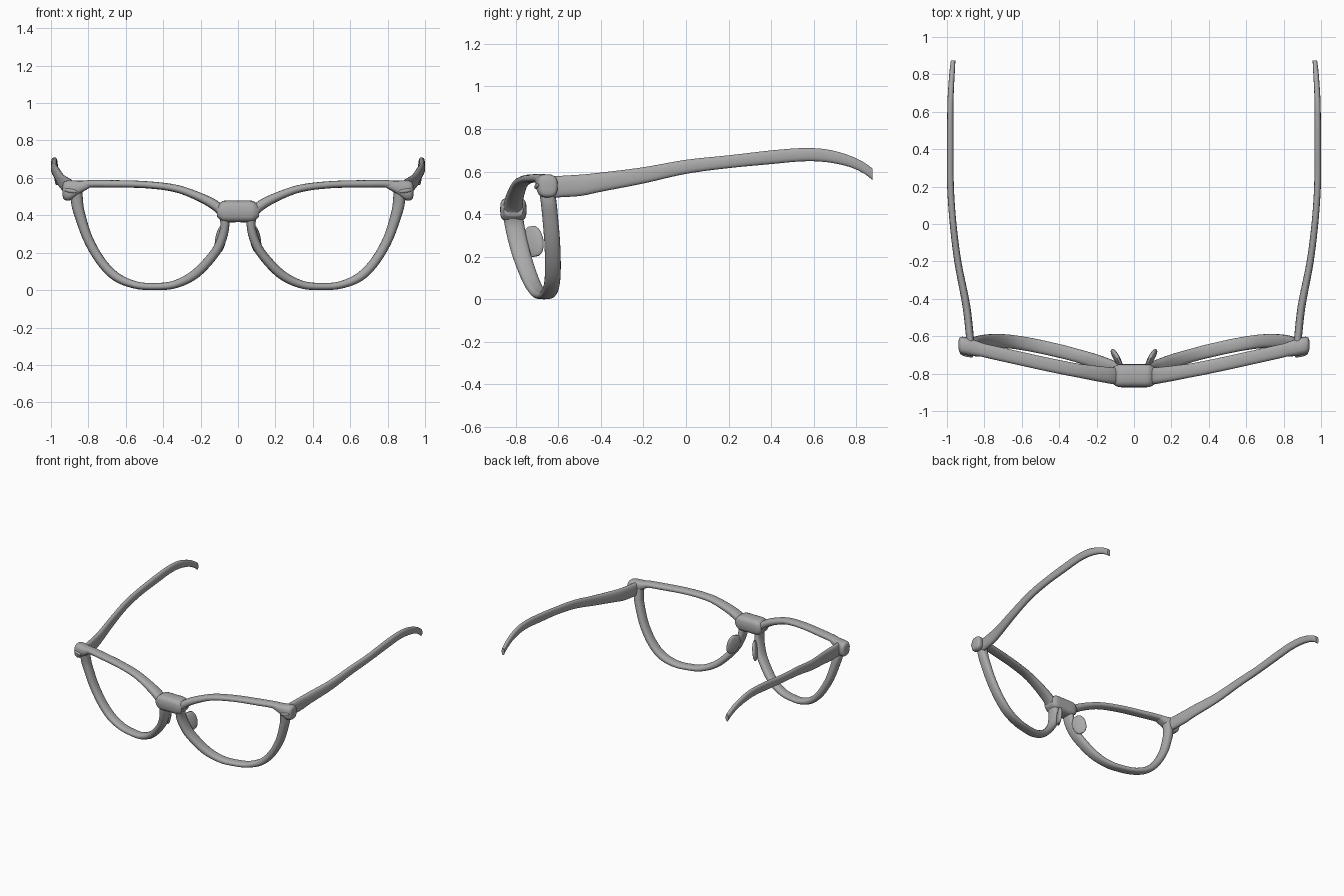
import bpy, bmesh, math
from mathutils import Vector

cube = bpy.data.objects.get("Cube")
if cube:
    bpy.data.objects.remove(cube, do_unlink=True)

grey = bpy.data.materials.new("matte grey")
grey.use_nodes = True
colour = (0.4, 0.4, 0.4, 1)
grey.diffuse_color = colour
grey.node_tree.nodes["Principled BSDF"].inputs["Base Color"].default_value = colour

X, Y, Z = Vector((1, 0, 0)), Vector((0, 1, 0)), Vector((0, 0, 1))


def smooth_path(keys, steps, closed=False):
    """Catmull-Rom interpolation through rows of numbers."""
    rows, n = [Vector(k) for k in keys], len(keys)
    pick = (lambda i: rows[i % n]) if closed else (lambda i: rows[max(0, min(i, n - 1))])
    out = []
    for i in range(n if closed else n - 1):
        a, b, c, d = (pick(i + k) for k in (-1, 0, 1, 2))
        for s in range(steps):
            t = s / steps
            out.append(b + (c - a) * t / 2 + (a * 2 - b * 5 + c * 4 - d) * t * t / 2
                       + (b * 3 - a - c * 3 + d) * t ** 3 / 2)
    return out if closed else out + [rows[-1]]


def section(centre, u, v, power=2.5, count=20):
    """Rounded cross-section spanned by half-axes u and v."""
    def bend(w):
        return math.copysign(abs(w) ** (2 / power), w)
    angles = [math.tau * k / count for k in range(count)]
    return [centre + u * bend(math.cos(a)) + v * bend(math.sin(a)) for a in angles]


def loft(name, rings, closed=False, mirrored=True):
    bm = bmesh.new()
    loops = [[bm.verts.new(p) for p in ring] for ring in rings]
    pairs = list(zip(loops, loops[1:])) + ([(loops[-1], loops[0])] if closed else [])
    for a, b in pairs:
        for k in range(len(a)):
            j = (k + 1) % len(a)
            bm.faces.new((a[k], a[j], b[j], b[k]))
    if not closed:
        bm.faces.new(loops[0])
        bm.faces.new(loops[-1])
    bmesh.ops.recalc_face_normals(bm, faces=bm.faces)
    mesh = bpy.data.meshes.new(name)
    bm.to_mesh(mesh)
    bm.free()
    mesh.materials.append(grey)
    obj = bpy.data.objects.new(name, mesh)
    bpy.context.collection.objects.link(obj)
    if mirrored:
        obj.modifiers.new("Mirror", "MIRROR")
    bpy.ops.object.select_all(action="DESELECT")
    obj.select_set(True)
    bpy.context.view_layer.objects.active = obj
    bpy.ops.object.shade_smooth_by_angle(angle=math.radians(50))
    return obj


def rounded(name, centre, a, b, c, power=2.0):
    """Closed ellipsoid-like shape with half-axes a, b, c."""
    rings = []
    for k in range(1, 12):
        t = math.pi * k / 12
        r = math.sin(t) ** (2 / power)
        rings.append(section(centre + c * math.cos(t), a * r, b * r, power))
    return loft(name, rings)


# Lens rims: centre line (x, z) and half-width, swept with wrap and tilt
rim_keys = [
    (.07, .35, .024), (.083, .41, .026), (.125, .455, .027), (.22, .504, .023),
    (.34, .545, .02), (.5, .564, .019), (.68, .568, .02), (.81, .566, .021),
    (.857, .54, .03), (.86, .47, .032), (.845, .4, .029), (.8, .27, .026),
    (.73, .15, .025), (.65, .07, .024), (.55, .028, .02), (.45, .019, .019),
    (.34, .03, .021), (.23, .085, .025), (.13, .19, .025), (.088, .27, .025),
]
path = smooth_path(rim_keys, 6, closed=True)
rim_rings = []
for i, p in enumerate(path):
    t = path[(i + 1) % len(path)] - path[i - 1]
    normal = Vector((-t.y, 0, t.x)).normalized()
    nose = max(0, 1 - p.x / .3)
    centre = Vector((p.x, -.855 + .225 * p.x + .16 * (.56 - p.y), p.y))
    rim_rings.append(section(centre, normal * p.z, Y * (.037 + .012 * nose)))
loft("lens_rims", rim_rings, closed=True)

# Bridge block: half-width, then half-depth and half-height of each section
bridge_half = [(.0, .062, .058), (.065, .062, .058), (.09, .058, .05), (.112, .045, .03)]
bridge_keys = [(-x, d, h) for x, d, h in bridge_half[:0:-1]] + bridge_half
loft("bridge", [section(Vector((x, -.811, .421)), Y * d, Z * h, 3.2)
                for x, d, h in smooth_path(bridge_keys, 4)], mirrored=False)

# Corner lugs: x, y, z, half-depth, half-height
lug_keys = [(.79, -.677, .567, .034, .018), (.85, -.664, .549, .043, .036),
            (.895, -.654, .534, .048, .053), (.922, -.649, .532, .046, .052),
            (.934, -.647, .532, .036, .042), (.938, -.646, .532, .02, .024)]
loft("corner_lugs", [section(Vector((x, y, z)), Y * d, Z * h, 2.8)
                     for x, y, z, d, h in smooth_path(lug_keys, 4)])

# Small raised ovals on the lugs
rounded("lug_ovals", Vector((.895, -.701, .531)),
        Vector((.036, .008, .005)), Y * .009, Z * .011)

# Temple arms: y, x, z, half-width, half-height
arm_keys = [
    (-.64, .874, .527, .021, .05), (-.5, .888, .535, .021, .05), (-.4, .903, .55, .021, .045),
    (-.2, .942, .582, .019, .038), (0, .967, .622, .018, .033), (.2, .981, .646, .018, .03),
    (.4, .982, .667, .018, .032), (.55, .982, .679, .017, .031), (.66, .981, .674, .016, .03),
    (.76, .976, .651, .015, .027), (.83, .971, .62, .014, .026), (.875, .967, .588, .012, .027),
]
loft("temple_arms", [section(Vector((x, y, z)), X * w, Z * h)
                     for y, x, z, w, h in smooth_path(arm_keys, 5)])

# Nose pads
rounded("nose_pads", Vector((.093, -.717, .272)),
        Vector((.014, -.007, .003)), Vector((.022, .046, .01)), Vector((-.014, -.012, .072)), 2.5)
